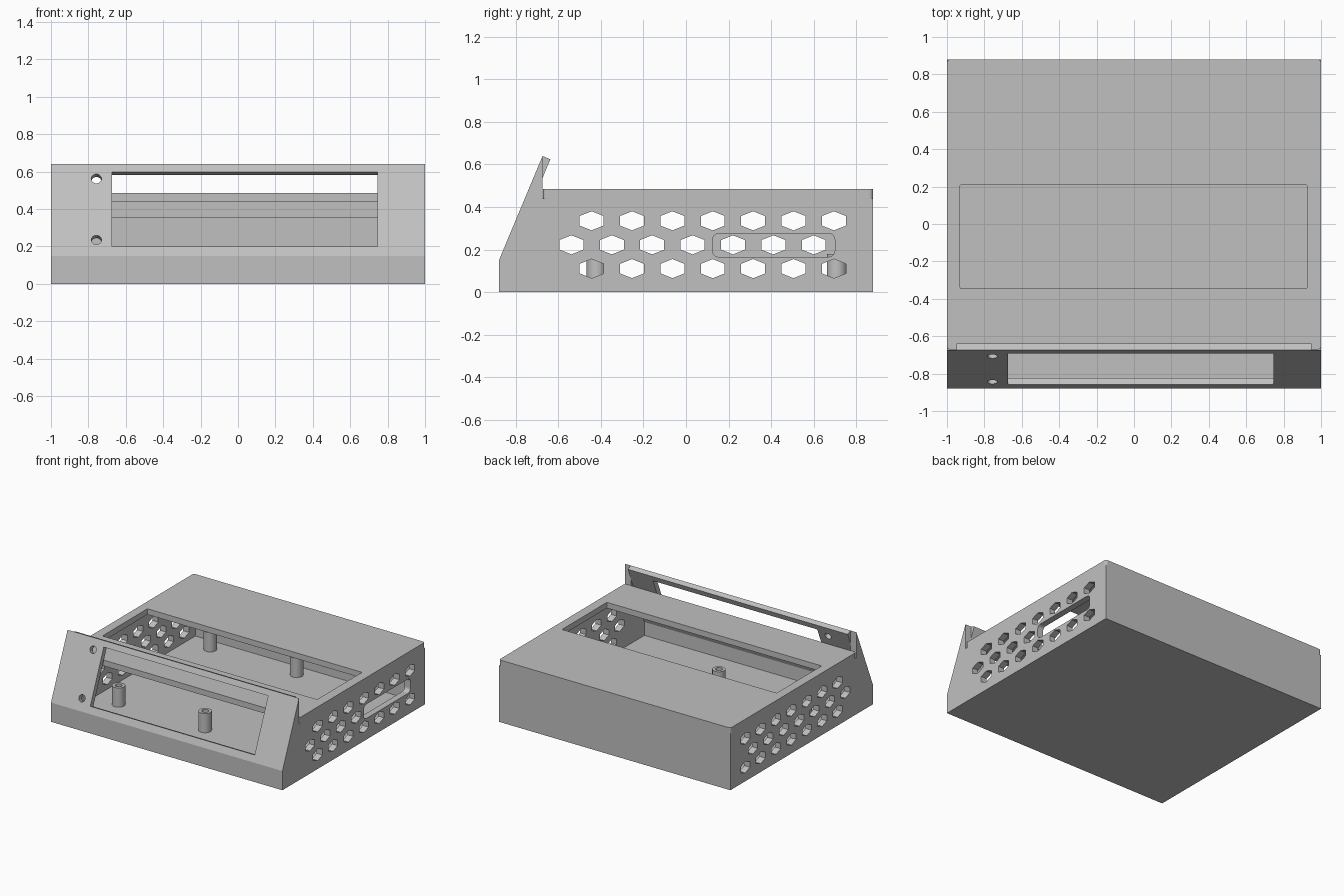
import bpy, bmesh
from math import cos, sin, pi
from mathutils import Vector, Matrix

cube = bpy.data.objects.get("Cube")
if cube:
    bpy.data.objects.remove(cube, do_unlink=True)

grey = bpy.data.materials.new("plain_grey")
grey.use_nodes = True
colour = (0.53, 0.53, 0.53, 1)
grey.diffuse_color = colour
grey.node_tree.nodes["Principled BSDF"].inputs["Base Color"].default_value = colour

PLACE = {"X": lambda u, v, t: (t, u, v), "Z": lambda u, v, t: (u, v, t)}


def add_prism(bm, outline, axis, start, end):
    """Extrude a 2D outline along an axis."""
    place = PLACE[axis]
    rings = [[bm.verts.new(place(u, v, t)) for u, v in outline] for t in (start, end)]
    bm.faces.new(rings[0])
    bm.faces.new(rings[1][::-1])
    n = len(outline)
    for i in range(n):
        j = (i + 1) % n
        bm.faces.new((rings[0][i], rings[1][i], rings[1][j], rings[0][j]))


def finish(name, bm):
    bmesh.ops.recalc_face_normals(bm, faces=bm.faces)
    mesh = bpy.data.meshes.new(name)
    bm.to_mesh(mesh)
    bm.free()
    mesh.materials.append(grey)
    obj = bpy.data.objects.new(name, mesh)
    bpy.context.collection.objects.link(obj)
    return obj


def prism(name, *args):
    bm = bmesh.new()
    add_prism(bm, *args)
    return finish(name, bm)


def activate(obj):
    bpy.ops.object.select_all(action="DESELECT")
    obj.select_set(True)
    bpy.context.view_layer.objects.active = obj


def cut(obj, bm):
    """Subtract the cutter mesh from the object."""
    cutter = finish("cutter", bm)
    cutter.hide_render = True
    mod = obj.modifiers.new("cut", "BOOLEAN")
    mod.operation = "DIFFERENCE"
    mod.solver = "EXACT"
    mod.object = cutter
    activate(obj)
    bpy.ops.object.modifier_apply(modifier=mod.name)
    bpy.data.objects.remove(cutter, do_unlink=True)


def rounded_rect(u0, v0, u1, v1, r, steps=5):
    corners = ((u1 - r, v1 - r), (u0 + r, v1 - r), (u0 + r, v0 + r), (u1 - r, v0 + r))
    return [(cu + r * cos(a), cv + r * sin(a))
            for q, (cu, cv) in enumerate(corners)
            for a in [(q + s / steps) * pi / 2 for s in range(steps + 1)]]


# Main sizes
BACK, WALL, RIM, TOP = 0.88, 0.05, 0.44, 0.485
INNER = 1 - WALL
foot, crest = Vector((-BACK, 0.15)), Vector((-0.675, 0.64))
slope = (crest - foot).normalized()
inward = Vector((slope.y, -slope.x))

# Side walls with honeycomb vents, and a port slot on the left wall
side_outline = [(-BACK, 0), foot, crest, (crest.x, RIM), (BACK, RIM), (BACK, 0)]
for name, sign in (("left_side_wall", 1), ("right_side_wall", -1)):
    wall = prism(name, side_outline, "X", sign * INNER, sign)
    bm = bmesh.new()
    for row, z in enumerate((0.11, 0.222, 0.335)):
        for col in range(7):
            y = -0.444 + 0.19 * col - (0.095 if row == 1 else 0)
            if sign > 0 and row == 1 and y > 0.1:
                continue
            hexagon = [(y + 0.065 * sin(k * pi / 3), z + 0.045 * cos(k * pi / 3)) for k in range(6)]
            add_prism(bm, hexagon, "X", sign * 0.9, sign * 1.1)
    if sign > 0:
        add_prism(bm, rounded_rect(0.125, 0.165, 0.70, 0.276, 0.03), "X", 0.9, 1.1)
    cut(wall, bm)

# Sloped front panel with display window and two round holes
thick = inward * 0.04
front_outline = [(-BACK, 0), foot, crest, crest + thick, foot + thick, (foot.x + thick.x, 0)]
panel = prism("front_panel", front_outline, "X", -INNER, INNER)


def on_slope(z):
    return foot + slope * ((z - foot.y) / slope.y)


bm = bmesh.new()
low, high = on_slope(0.2), on_slope(0.598)
reach = inward * 0.1
add_prism(bm, [low - reach, high - reach, high + reach, low + reach], "X", -0.675, 0.745)
tilt = Vector((0, inward.x, inward.y)).to_track_quat("Z", "Y").to_matrix().to_4x4()
for z in (0.235, 0.562):
    p = on_slope(z)
    bmesh.ops.create_cone(bm, cap_ends=True, segments=24, radius1=0.027, radius2=0.027, depth=0.2,
                          matrix=Matrix.Translation((-0.757, p.x, p.y)) @ tilt)
cut(panel, bm)

# Floor and back wall
FLOOR = 0.03
inner_front = foot.x + thick.x
prism("floor", rounded_rect(-INNER, inner_front, INNER, BACK - WALL, 0.001, 1), "Z", 0, FLOOR)
prism("back_wall", [(BACK - WALL, 0), (BACK, 0), (BACK, RIM), (BACK - WALL, RIM)],
      "X", -INNER, INNER)

# Lid with rounded corners and a large opening
lid = prism("lid", rounded_rect(-1, -0.672, 1, BACK, 0.018), "Z", RIM, TOP)
bm = bmesh.new()
add_prism(bm, rounded_rect(-0.93, -0.345, 0.925, 0.21, 0.008), "Z", 0.3, 0.6)
cut(lid, bm)

# Locating lip under the back of the lid
prism("lid_lip", [(0.79, 0.355), (0.825, 0.355), (0.825, RIM), (0.79, RIM)], "X", -0.93, 0.93)

# Hollow board standoffs
for x in (-0.737, 0.01):
    for y in (-0.42, 0.71):
        circle = [(cos(k * pi / 16), sin(k * pi / 16)) for k in range(32)]
        post = prism("standoff", [(x + 0.047 * c, y + 0.047 * s) for c, s in circle], "Z", 0.02, 0.18)
        bm = bmesh.new()
        add_prism(bm, [(x + 0.025 * c, y + 0.025 * s) for c, s in circle], "Z", 0.04, 0.25)
        cut(post, bm)
        activate(post)
        bpy.ops.object.shade_smooth_by_angle(angle=0.6)
